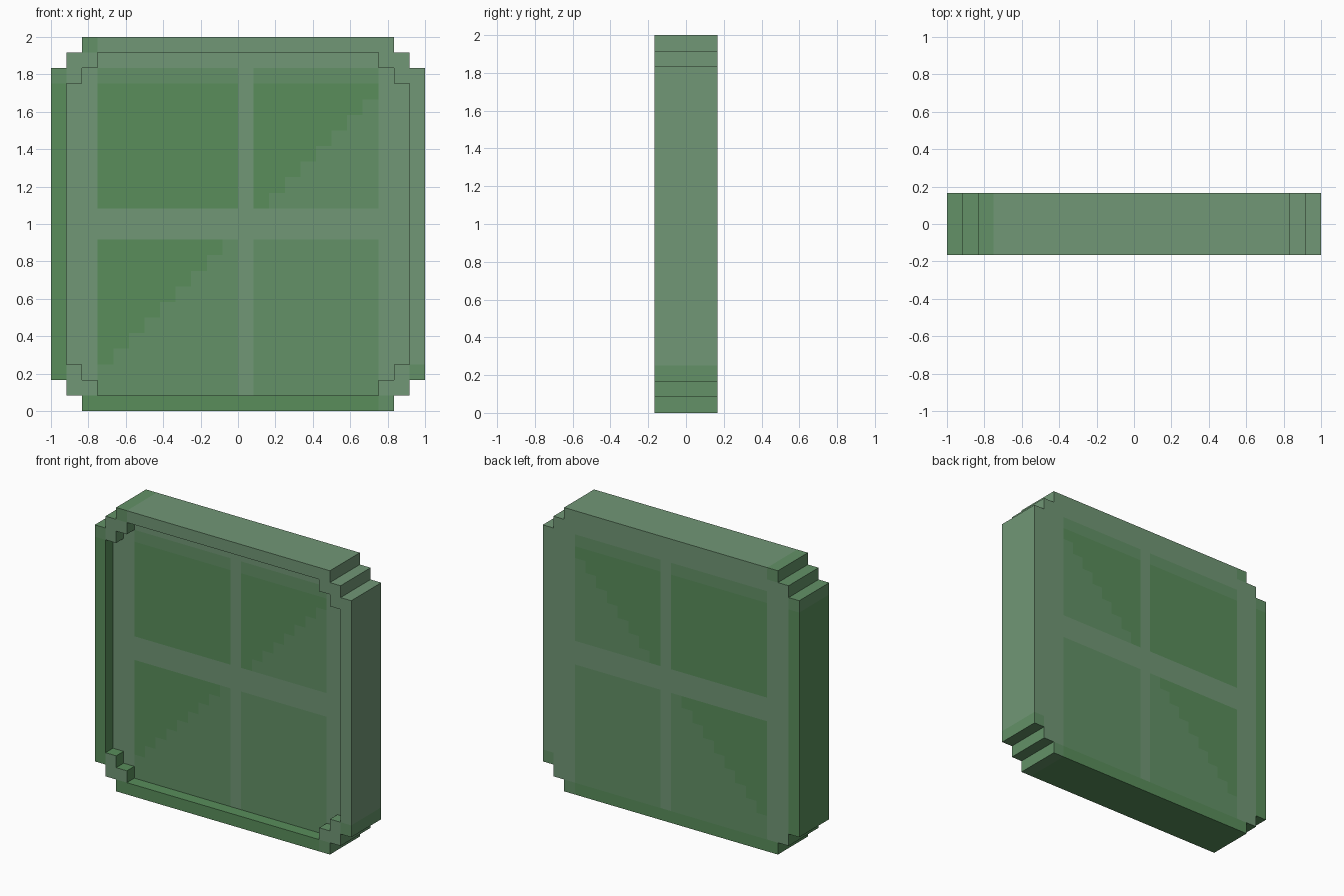
import bpy
import bmesh
from mathutils import Vector

if "Cube" in bpy.data.objects:
    bpy.data.objects.remove(bpy.data.objects["Cube"])

N, D = 24, 4          # blocks across / deep
S = 2.0 / N           # block size


def material(name, rgb):
    m = bpy.data.materials.new(name)
    m.diffuse_color = (*rgb, 1)
    m.use_nodes = True
    m.node_tree.nodes["Principled BSDF"].inputs["Base Color"].default_value = m.diffuse_color
    return m


DARK, MID, PALE = 0, 1, 2
materials = [material("deep_green", (0.10, 0.27, 0.105)),
             material("mid_green", (0.125, 0.285, 0.135)),
             material("pale_green", (0.165, 0.31, 0.18))]


def edge_distance(i, k):
    return min(i, N - 1 - i), min(k, N - 1 - k)


def filled(i, j, k):
    """Slab with stepped corners and a one-block recess in the front."""
    if not (0 <= i < N and 0 <= j < D and 0 <= k < N):
        return False
    a, b = edge_distance(i, k)
    recess = j == 0 and a >= 1 and b >= 1 and a + b >= 4
    return a + b >= 2 and not recess


def tone(i, j, k, d):
    a, b = edge_distance(i, k)
    # End faces and raised rim: pale to the top right, deep to the bottom left
    if d.y == 0 or a == 0 or b == 0:
        s = i + k - (N - 1)
        return PALE if s > 2 else DARK if s < -2 else MID
    # Pale cross and border
    if i == 12 or k in (11, 12) or a < 3 or k > 21:
        return PALE
    # Four panes, split by a stepped diagonal
    return DARK if k >= i and b > 2 else MID


# Window slab: only the exposed block sides become faces
bm = bmesh.new()
corners = ((-1, -1), (1, -1), (1, 1), (-1, 1))
directions = [Vector(v) * s for v in ((1, 0, 0), (0, 1, 0), (0, 0, 1)) for s in (1, -1)]
for i in range(N):
    for j in range(D):
        for k in range(N):
            if not filled(i, j, k):
                continue
            centre = Vector((i + 0.5 - N / 2, j + 0.5 - D / 2, k + 0.5))
            for d in directions:
                if filled(i + int(d.x), j + int(d.y), k + int(d.z)):
                    continue
                u = Vector((d.y, d.z, d.x))
                v = d.cross(u)
                face = bm.faces.new([bm.verts.new((centre + (d + u * p + v * q) / 2) * S)
                                     for p, q in corners])
                face.material_index = tone(i, j, k, d)
bmesh.ops.remove_doubles(bm, verts=bm.verts, dist=0.001)
# Merge coplanar faces of the same colour
bmesh.ops.dissolve_limit(bm, angle_limit=0.01, verts=bm.verts, edges=bm.edges,
                         delimit={'MATERIAL'})

mesh = bpy.data.meshes.new("window_panel")
bm.to_mesh(mesh)
bm.free()
for m in materials:
    mesh.materials.append(m)
panel = bpy.data.objects.new("window_panel", mesh)
bpy.context.collection.objects.link(panel)
